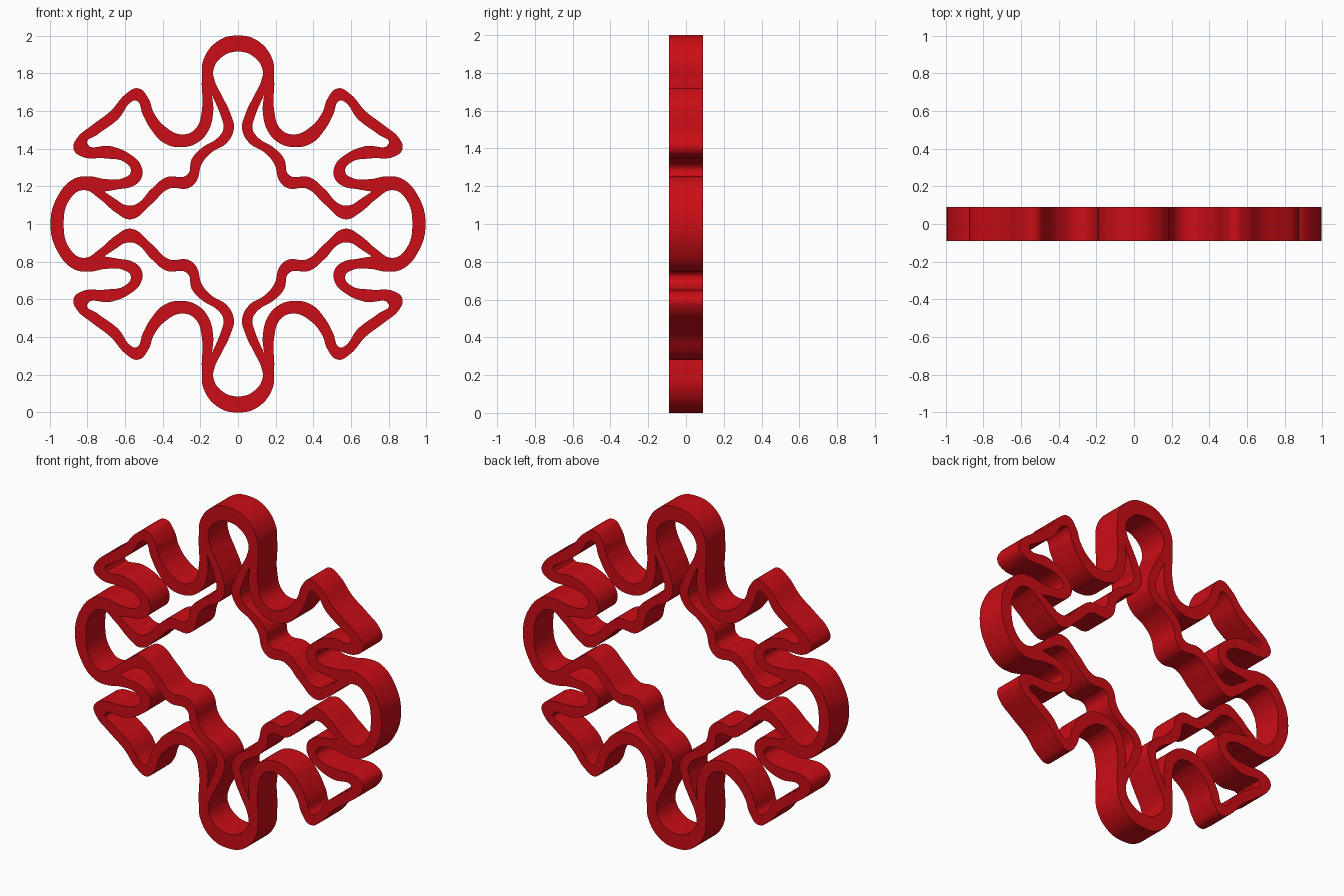
import bpy, math

if "Cube" in bpy.data.objects:
    bpy.data.objects.remove(bpy.data.objects["Cube"])

# Quarter profiles (x, height above centre), running from the top axis to the right axis
OUTER = [(0, 1), (.10, .975), (.18, .88), (.192, .77), (.192, .60), (.225, .505), (.295, .475),
         (.385, .515), (.447, .59), (.475, .665), (.53, .72), (.595, .69), (.675, .60), (.78, .52),
         (.855, .455), (.873, .40), (.835, .36), (.70, .348), (.605, .33), (.568, .28),
         (.605, .245), (.70, .238), (.79, .253), (.87, .24), (.955, .15), (.995, 0)]
CENTRE = [(0, .915), (.08, .89), (.13, .82), (.122, .755), (.085, .68), (.04, .585), (.022, .505),
          (.06, .43), (.14, .38), (.192, .32), (.222, .225), (.265, .19), (.365, .188),
          (.46, .105), (.57, .025), (.65, .062), (.73, .13), (.82, .18), (.89, .135), (.925, 0)]
# Closed pocket between the outer wall and the inner wall of one quarter
POCKET = [(.138, .685), (.132, .59), (.16, .49), (.215, .432), (.295, .408), (.39, .428),
          (.46, .50), (.505, .58), (.54, .655), (.57, .645), (.633, .56), (.745, .475),
          (.80, .428), (.675, .413), (.57, .368), (.515, .31), (.512, .245), (.56, .20),
          (.633, .185), (.71, .172), (.65, .132), (.595, .10), (.54, .105), (.46, .185),
          (.38, .248), (.27, .26), (.245, .345), (.19, .405), (.11, .455), (.077, .505),
          (.09, .57)]
SHARP = {POCKET[0], POCKET[19]}


def full_loop(q):
    """Mirror a quarter profile into a closed four-way loop."""
    half = q + [(x, -z) for x, z in reversed(q[:-1])]
    return half + [(-x, z) for x, z in reversed(half[1:-1])]


def add_spline(curve, pts):
    s = curve.splines.new('BEZIER')
    s.bezier_points.add(len(pts) - 1)
    s.use_cyclic_u = True
    s.resolution_u = 6
    for p, (x, z) in zip(s.bezier_points, pts):
        p.co = (x, z, 0)
        sharp = (abs(x), abs(z)) in SHARP
        p.handle_left_type = p.handle_right_type = 'VECTOR' if sharp else 'AUTO'


# Flat filled outline, extruded to the plate thickness
curve = bpy.data.curves.new("ornamental_cutter", 'CURVE')
curve.dimensions = '2D'
curve.fill_mode = 'BOTH'
curve.extrude = 0.09
add_spline(curve, full_loop(OUTER))
add_spline(curve, full_loop(CENTRE))
for sx in (1, -1):
    for sz in (1, -1):
        add_spline(curve, [(sx * x, sz * z) for x, z in POCKET])

ob = bpy.data.objects.new("ornamental_cutter", curve)
bpy.context.collection.objects.link(ob)
ob.rotation_euler = (math.pi / 2, 0, 0)
ob.location = (0, 0, 1)

# Turn into a welded mesh with smooth walls and crisp rims
bpy.context.view_layer.objects.active = ob
ob.select_set(True)
bpy.ops.object.convert(target='MESH')
bpy.ops.object.mode_set(mode='EDIT')
bpy.ops.mesh.select_all(action='SELECT')
bpy.ops.mesh.remove_doubles(threshold=0.0005)
bpy.ops.mesh.normals_make_consistent(inside=False)
bpy.ops.object.mode_set(mode='OBJECT')
bpy.ops.object.shade_smooth_by_angle(angle=math.radians(35))

# Red finish
red = bpy.data.materials.new("red")
red.diffuse_color = (0.6, 0.004, 0.008, 1)
red.use_nodes = True
red.node_tree.nodes["Principled BSDF"].inputs["Base Color"].default_value = red.diffuse_color
ob.data.materials.clear()
ob.data.materials.append(red)
